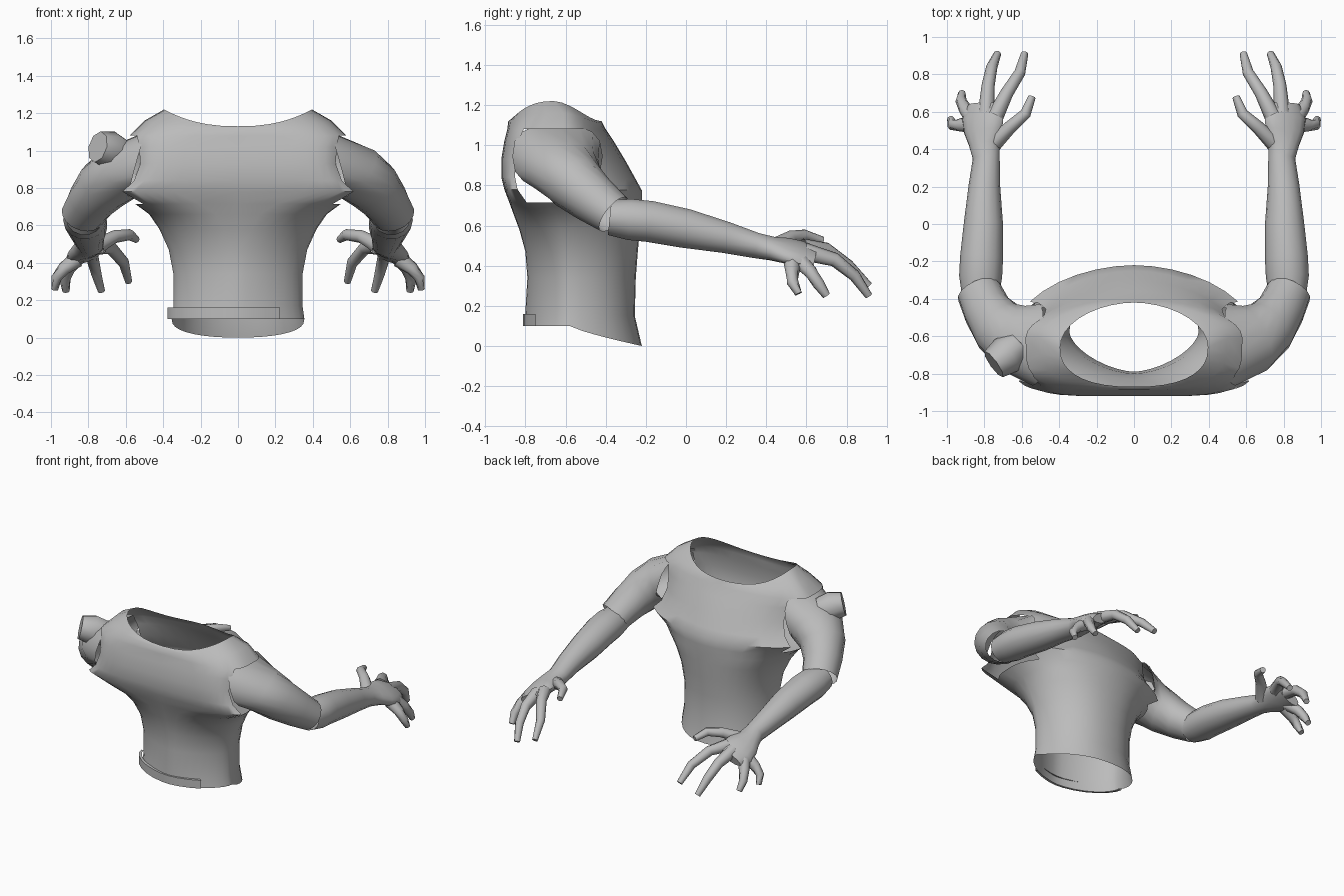
import bpy, bmesh, math
from mathutils import Vector, Matrix

cube = bpy.data.objects.get("Cube")
if cube:
    bpy.data.objects.remove(cube, do_unlink=True)

# One plain material for everything
grey = bpy.data.materials.new("plain_grey")
grey.use_nodes = True
grey.diffuse_color = (0.5, 0.5, 0.5, 1)
grey.node_tree.nodes["Principled BSDF"].inputs["Base Color"].default_value = (0.5, 0.5, 0.5, 1)


def power(value, exponent):
    return math.copysign(abs(value) ** exponent, value)


def loft(name, rings, closed=True, cap_start=False, cap_end=False, skip=None):
    """Skin a list of point rings into one smooth object."""
    bm = bmesh.new()
    rows = [[bm.verts.new(p) for p in ring] for ring in rings]
    count = len(rows[0])
    for r in range(len(rows) - 1):
        for c in range(count if closed else count - 1):
            if skip and skip(r, c):
                continue
            d = (c + 1) % count
            bm.faces.new((rows[r][c], rows[r][d], rows[r + 1][d], rows[r + 1][c]))
    if cap_start:
        bm.faces.new(rows[0])
    if cap_end:
        bm.faces.new(rows[-1])
    loose = [v for v in bm.verts if not v.link_faces]
    bmesh.ops.delete(bm, geom=loose, context='VERTS')
    bmesh.ops.recalc_face_normals(bm, faces=bm.faces)
    mesh = bpy.data.meshes.new(name)
    bm.to_mesh(mesh)
    bm.free()
    mesh.materials.append(grey)
    obj = bpy.data.objects.new(name, mesh)
    bpy.context.collection.objects.link(obj)
    bpy.ops.object.select_all(action='DESELECT')
    obj.select_set(True)
    bpy.context.view_layer.objects.active = obj
    bpy.ops.object.shade_smooth_by_angle(angle=math.radians(50))


def limb(name, path, side=1, sides=12, first_direction=None, square=1.0, **caps):
    """Tube through (x, y, z, half width, half height, roll) stations."""
    centres = [Vector(p[:3]) for p in path]
    rings = []
    for i, station in enumerate(path):
        tangent = centres[min(i + 1, len(path) - 1)] - centres[max(i - 1, 0)]
        if i == 0 and first_direction:
            tangent = Vector(first_direction)
        tangent.normalize()
        across = tangent.cross(Vector((0, 0, 1))).normalized()
        across.rotate(Matrix.Rotation(math.radians(station[5]), 3, tangent))
        up = across.cross(tangent)
        exponent = square if i == 0 else 1.0
        ring = []
        for k in range(sides):
            a = math.tau * k / sides
            p = (centres[i] + across * station[3] * power(math.cos(a), exponent)
                 + up * station[4] * power(math.sin(a), exponent))
            ring.append((p.x * side, p.y, p.z))
        rings.append(ring)
    loft(name, rings, **caps)


# Torso shell: open neck, waist and armholes
# level: side and front height, back height, half width, front y, back y, front squareness
LEVELS = [
    (.10, .00, .355, -.80, -.22, 1.7), (.17, .15, .345, -.80, -.255, 1.6),
    (.34, .34, .345, -.79, -.25, 1.6), (.47, .47, .37, -.80, -.24, 1.7),
    (.58, .58, .42, -.83, -.23, 2), (.66, .66, .475, -.86, -.225, 2.5),
    (.715, .715, .55, -.88, -.22, 3.6), (.78, .775, .65, -.905, -.22, 5.5),
    (.84, .83, .585, -.92, -.25, 5.5), (.93, .92, .55, -.92, -.30, 5.5),
    (1.02, 1.02, .56, -.905, -.36, 5), (1.08, 1.08, .58, -.89, -.40, 4),
    (1.12, 1.11, .50, -.885, -.415, 3), (1.13, 1.12, .395, -.87, -.42, 2.4)]
COLUMNS = 36


def torso_point(level, angle, grow=0.0):
    z_front, z_back, width, y_front, y_back, n = level
    c, s = math.cos(angle), math.sin(angle)
    upper = z_front > .7
    rim = level is LEVELS[-1]
    middle = -.66 if rim else -.61 if upper else -.58
    if s < 0:
        x = power(c, 2 / n) * (width + grow)
        y = middle - (middle - y_front + grow) * abs(s) ** (2 / n)
    else:
        x = power(c, 1.08 if upper else .9) * (width + grow)
        y = middle + (y_back - middle + grow) * s
    z = z_front + (z_back - z_front) * max(0, s) ** .8
    if z_front > 1.1:
        z += (.09 if rim else .04) * c ** (4 if s > 0 else 2)
    return x, y, z


def armhole(row, column):
    angle = math.radians((column + .5) * 360 / COLUMNS)
    return 6 <= row <= 10 and abs(math.cos(angle)) > math.cos(math.radians(30))


turn = [math.tau * k / COLUMNS for k in range(COLUMNS)]
loft("torso_shell", [[torso_point(lv, a) for a in turn] for lv in LEVELS], skip=armhole)

# Belt strip around the lower front
strip_angles = [math.radians(180 + 13 * k) for k in range(11)]
loft("belt_strip", [
    [torso_point((z, z, .355, -.79, -.22, 1.7), a, grow) for a in strip_angles]
    for z, grow in ((.10, .005), (.10, .022), (.16, .022), (.16, .002))], closed=False)

# Arm stations
UPPER_ARM = [
    (.53, -.64, .945, .225, .165, 0), (.63, -.61, .88, .19, .155, 0),
    (.72, -.55, .81, .155, .145, 0), (.785, -.46, .73, .13, .125, 0),
    (.83, -.36, .655, .12, .105, 0)]
FOREARM = [
    (.82, -.38, .64, .10, .09, 0), (.82, -.28, .63, .115, .105, 0),
    (.815, -.18, .62, .115, .105, 0), (.805, 0, .585, .105, .10, 0),
    (.80, .20, .54, .085, .08, 0), (.79, .35, .50, .072, .065, 0),
    (.80, .43, .485, .085, .058, 12), (.805, .50, .475, .112, .052, 22),
    (.81, .57, .46, .12, .045, 25), (.805, .64, .44, .09, .034, 25)]
FINGERS = {
    "thumb": [(.75, .43, .49), (.66, .52, .54), (.58, .59, .55), (.545, .68, .525)],
    "index_finger": [(.74, .58, .49), (.68, .70, .48), (.61, .81, .40), (.585, .91, .30)],
    "middle_finger": [(.79, .59, .47), (.78, .74, .43), (.76, .84, .35), (.73, .91, .25)],
    "ring_finger": [(.86, .56, .43), (.905, .62, .37), (.925, .66, .31), (.92, .70, .25)],
    "little_finger": [(.86, .53, .42), (.93, .53, .37), (.97, .53, .32), (.98, .56, .26)]}
FINGER_RADII = (.045, .035, .03, .02)

for side, label in ((1, "left"), (-1, "right")):
    limb(label + "_upper_arm", UPPER_ARM, side, 16, (1, .05, .28), .75)
    limb(label + "_forearm_and_hand", FOREARM, side, 14, cap_end=True)
    for finger, points in FINGERS.items():
        stations = [(*p, r, r, 0) for p, r in zip(points, FINGER_RADII)]
        limb(label + "_" + finger, stations, side, 8, cap_end=True)

# Short stub on the right shoulder
limb("shoulder_stub", [(.62, -.65, .98, .085, .085, 0), (.68, -.70, 1.0, .105, .105, 0),
                       (.75, -.75, 1.02, .085, .085, 0)], -1, 8,
     cap_start=True, cap_end=True)
